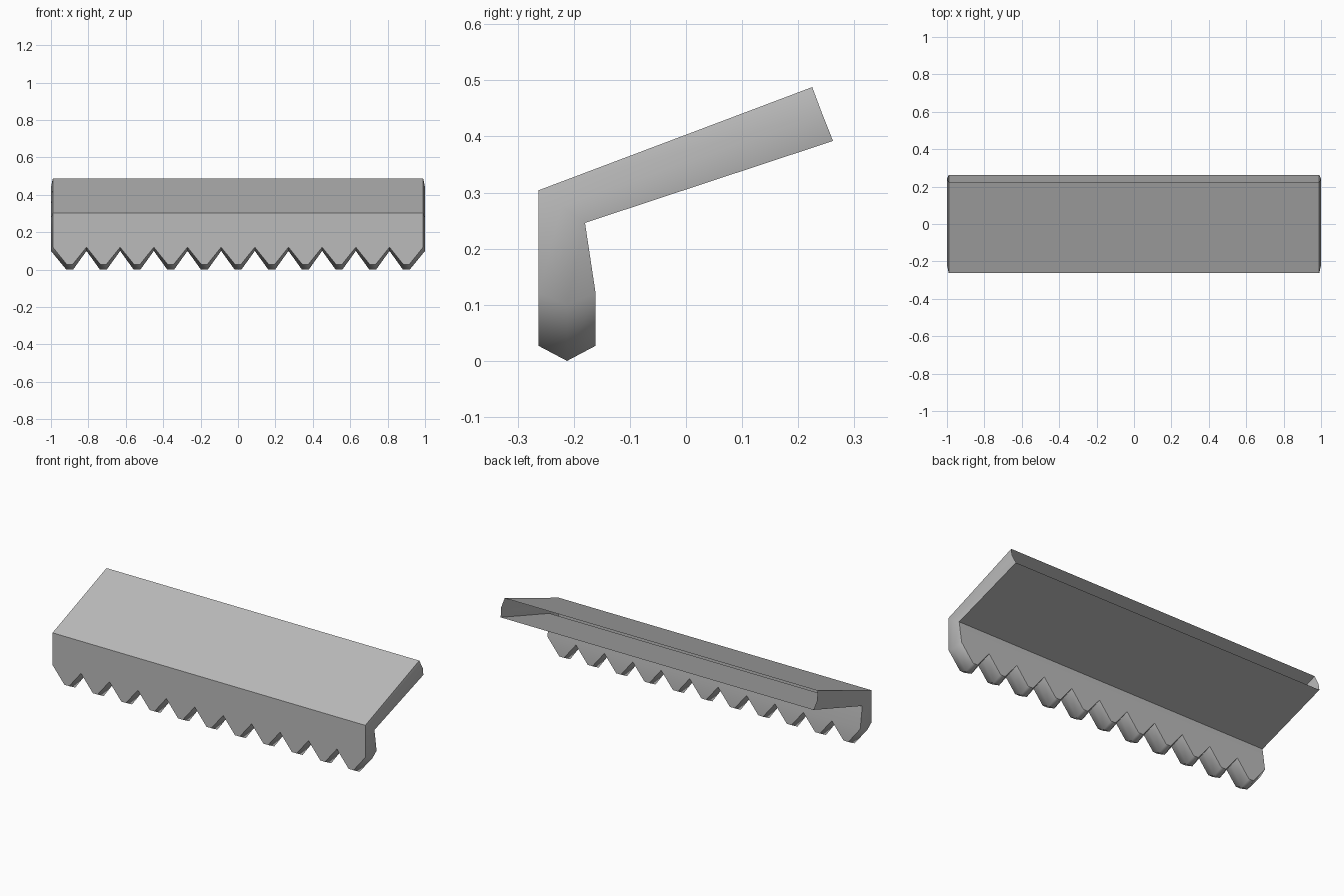
import bpy, bmesh, math

cube = bpy.data.objects.get("Cube")
if cube:
    bpy.data.objects.remove(cube, do_unlink=True)

TEETH = 11
PITCH = 0.18

grey = bpy.data.materials.new("plain_grey")
grey.use_nodes = True
colour = (0.5, 0.5, 0.5, 1)
grey.diffuse_color = colour
grey.node_tree.nodes["Principled BSDF"].inputs["Base Color"].default_value = colour

bm = bmesh.new()


def outline(end, back, fold, valley, tip, tip_half):
    """Outline of one layer; back, fold, valley and tip are (y, z) positions."""
    pts = [(-end, *back), (-end, *fold), (-end, *valley)]
    for i in range(TEETH):
        x = (i - (TEETH - 1) / 2) * PITCH
        last = i == TEETH - 1
        pts += [(x - tip_half, *tip), (x + tip_half, *tip),
                (end if last else x + PITCH / 2, *valley)]
    pts += [(end, *fold), (end, *back)]
    return [bm.verts.new(p) for p in pts]


def skin(v):
    """Plate, leg and teeth faces of one layer."""
    bm.faces.new((v[0], v[1], v[-2], v[-1]))
    bm.faces.new([v[1]] + v[2:-2:3] + [v[-2]])
    for i in range(TEETH):
        bm.faces.new(v[2 + 3 * i:6 + 3 * i])


# Outer and inner skins, with a raised ridge running round the rim between them
outer = outline(0.99, (0.225, 0.488), (-0.263, 0.304), (-0.263, 0.12), (-0.263, 0.027), 0.015)
ridge = outline(1.0, (0.243, 0.44), (-0.222, 0.275), (-0.212, 0.1), (-0.212, 0), 0.018)
inner = outline(0.99, (0.262, 0.392), (-0.18, 0.246), (-0.161, 0.12), (-0.161, 0.027), 0.015)
skin(outer)
skin(inner)

# Rim strips; the rear edge of the hollow plate stays open
for a, b in ((outer, ridge), (ridge, inner)):
    for i in range(len(a) - 1):
        bm.faces.new((a[i], a[i + 1], b[i + 1], b[i]))

bmesh.ops.recalc_face_normals(bm, faces=bm.faces)
top = min(bm.faces, key=lambda f: -f.calc_center_median().z)
if top.normal.z < 0:
    bmesh.ops.reverse_faces(bm, faces=bm.faces)

mesh = bpy.data.meshes.new("toothed_plate")
bm.to_mesh(mesh)
bm.free()
mesh.materials.append(grey)
plate = bpy.data.objects.new("toothed_plate", mesh)
bpy.context.collection.objects.link(plate)

# Smooth rim, crisp folds
bpy.ops.object.select_all(action="DESELECT")
plate.select_set(True)
bpy.context.view_layer.objects.active = plate
bpy.ops.object.shade_smooth_by_angle(angle=math.radians(58))
